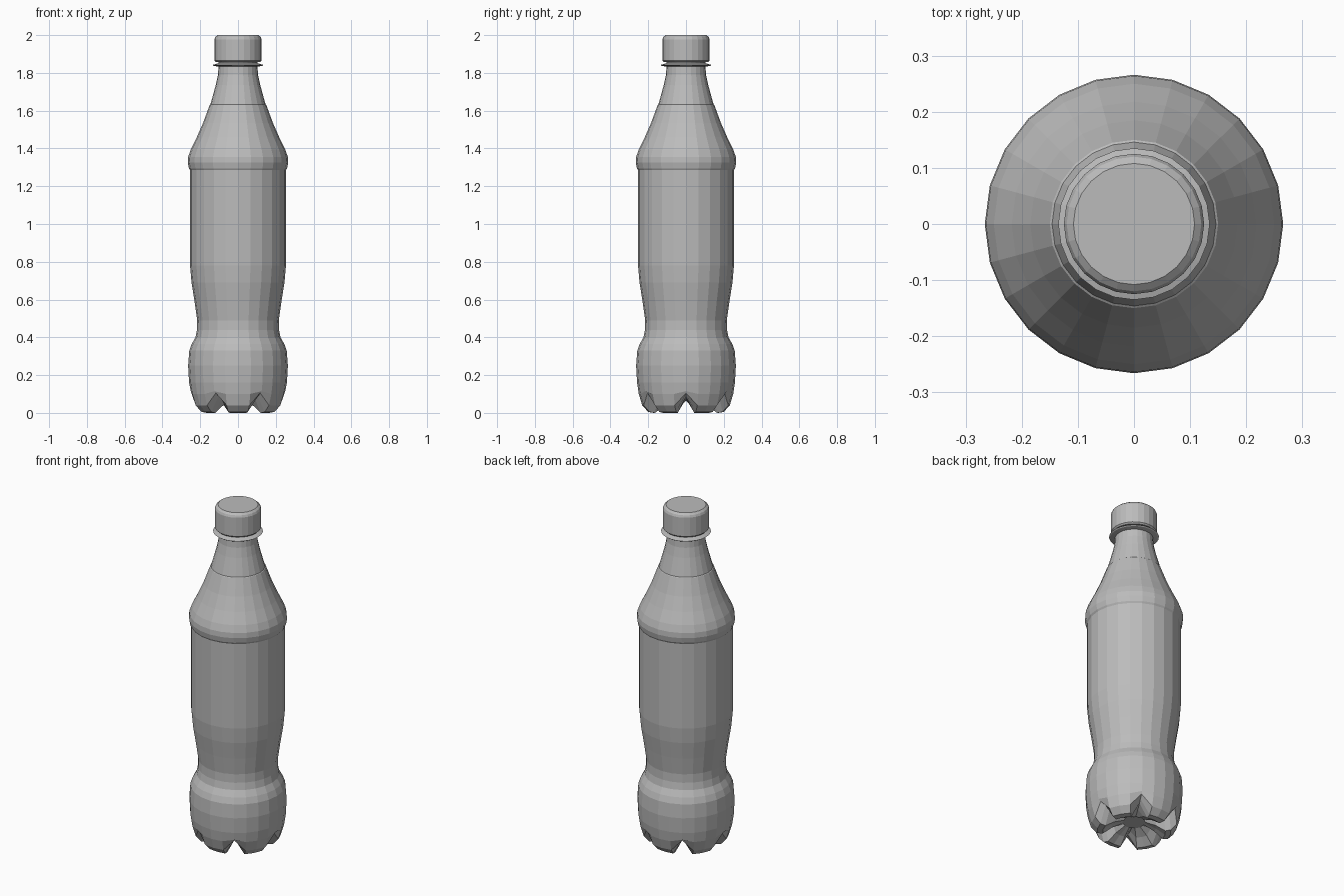
import bpy, bmesh
from math import cos, sin, pi

cube = bpy.data.objects.get("Cube")
if cube:
    bpy.data.objects.remove(cube, do_unlink=True)

SIDES = 24

grey = bpy.data.materials.new("plain grey")
grey.use_nodes = True
color = (0.5, 0.5, 0.5, 1)
grey.diffuse_color = color
grey.node_tree.nodes["Principled BSDF"].inputs["Base Color"].default_value = color


def lathe(name, profile, notched=None):
    """Spin (radius, z) points round z; every fourth column may use a notched profile."""
    bm = bmesh.new()
    rings = []
    for i in range(len(profile)):
        ring = []
        for s in range(SIDES):
            source = notched if notched and s % 4 == 0 else profile
            r, z = source[i]
            a = 2 * pi * s / SIDES
            ring.append(bm.verts.new((r * cos(a), r * sin(a), z)))
        rings.append(ring)
    for low, high in zip(rings, rings[1:]):
        for s in range(SIDES):
            t = (s + 1) % SIDES
            bm.faces.new((low[s], low[t], high[t], high[s]))
    # close both ends
    bm.faces.new(rings[0][::-1])
    bm.faces.new(rings[-1])
    bmesh.ops.recalc_face_normals(bm, faces=bm.faces)
    mesh = bpy.data.meshes.new(name)
    bm.to_mesh(mesh)
    bm.free()
    mesh.materials.append(grey)
    obj = bpy.data.objects.new(name, mesh)
    bpy.context.collection.objects.link(obj)
    return obj


# underside and feet, from the centre outwards, with raised grooves between feet
feet = [(0.06, 0.06), (0.12, 0.035), (0.17, 0), (0.2, 0.005), (0.232, 0.04), (0.25, 0.1)]
grooves = [(0.06, 0.065), (0.12, 0.075), (0.17, 0.085), (0.2, 0.095), (0.235, 0.105), (0.25, 0.115)]

# lower bulge, waist, label panel, shoulder and neck
upper = [(0.259, 0.16), (0.264, 0.25), (0.258, 0.33), (0.245, 0.365),
         (0.225, 0.4), (0.217, 0.44), (0.216, 0.49), (0.23, 0.59),
         (0.246, 0.69), (0.254, 0.78), (0.254, 1.285), (0.26, 1.295),
         (0.266, 1.325), (0.264, 1.355), (0.25, 1.395), (0.218, 1.46),
         (0.185, 1.535), (0.15, 1.63), (0.146, 1.633), (0.118, 1.735),
         (0.106, 1.79), (0.103, 1.835), (0.103, 1.9)]
lathe("bottle_body", feet + upper, grooves + upper)

# thin support flange on the neck
lathe("neck_flange", [(0.1, 1.832), (0.128, 1.837), (0.135, 1.842), (0.1, 1.852)])

# screw cap with a chamfered top
lathe("screw_cap", [(0.1, 1.858), (0.117, 1.858), (0.125, 1.866),
                    (0.125, 1.978), (0.12, 1.99), (0.108, 2.0)])
